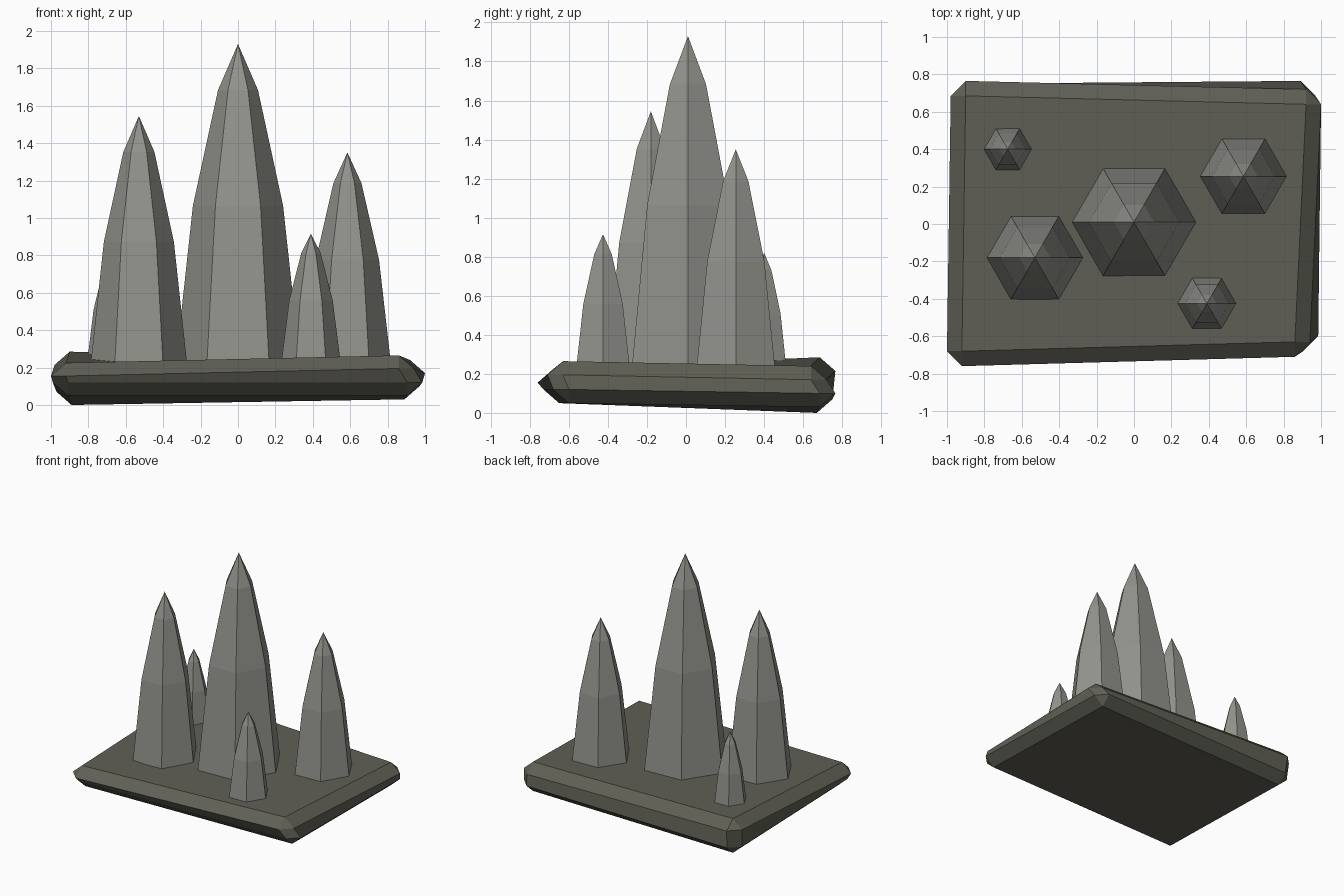
import bpy, bmesh, math
from mathutils import Vector

if "Cube" in bpy.data.objects:
    bpy.data.objects.remove(bpy.data.objects["Cube"], do_unlink=True)


def make_material(name, colour):
    mat = bpy.data.materials.new(name)
    mat.use_nodes = True
    mat.diffuse_color = (*colour, 1)
    mat.node_tree.nodes["Principled BSDF"].inputs["Base Color"].default_value = (*colour, 1)
    return mat


def finish(bm, name, material):
    bmesh.ops.recalc_face_normals(bm, faces=bm.faces[:])
    mesh = bpy.data.meshes.new(name)
    bm.to_mesh(mesh)
    bm.free()
    mesh.materials.append(material)
    obj = bpy.data.objects.new(name, mesh)
    bpy.context.collection.objects.link(obj)
    return obj


def chamfered_slab(name, corners, inset, material):
    """Uneven box: each corner is cut into one vertex per adjoining side."""
    bm = bmesh.new()
    cut = {}
    for sign, point in corners.items():
        for axis in range(3):
            place = [point[i] - (0 if i == axis else sign[i] * inset[i]) for i in range(3)]
            cut[sign, axis] = bm.verts.new(place)
        bm.faces.new([cut[sign, axis] for axis in range(3)])
    loop = [(-1, -1), (1, -1), (1, 1), (-1, 1)]

    def sign_of(values, axes):
        out = [0, 0, 0]
        for value, axis in zip(values, axes):
            out[axis] = value
        return tuple(out)

    for axis in range(3):
        u, v = [i for i in range(3) if i != axis]
        # Main sides
        for side in (-1, 1):
            bm.faces.new([cut[sign_of((side, a, b), (axis, u, v)), axis] for a, b in loop])
        # Chamfer strips running along this axis
        for a, b in loop:
            low = sign_of((-1, a, b), (axis, u, v))
            high = sign_of((1, a, b), (axis, u, v))
            bm.faces.new([cut[low, u], cut[high, u], cut[high, v], cut[low, v]])
    return finish(bm, name, material)


def spike(name, x, y, radius, tip, material):
    """Six-sided spike that narrows in three stages to a point."""
    bm = bmesh.new()
    foot = 0.2
    rings = []
    for height, scale in ((0, 1), (0.5, 0.72), (0.857, 0.32)):
        z = foot + height * (tip - foot)
        rings.append([bm.verts.new((x + radius * scale * math.cos(k * math.pi / 3),
                                    y + radius * scale * math.sin(k * math.pi / 3), z))
                      for k in range(6)])
    point = bm.verts.new(Vector((x, y, tip)))
    bm.faces.new(rings[0])
    for k in range(6):
        n = (k + 1) % 6
        for lower, upper in zip(rings, rings[1:]):
            bm.faces.new([lower[k], lower[n], upper[n], upper[k]])
        bm.faces.new([rings[-1][k], rings[-1][n], point])
    return finish(bm, name, material)


base_stone = make_material("dark olive stone", (0.118, 0.116, 0.092))
spike_stone = make_material("pale grey stone", (0.29, 0.29, 0.265))

# Rough stone slab, keyed by corner direction
slab_corners = {
    (-1, -1, 1): (-1.0, -0.76, 0.225),
    (1, -1, 1): (0.94, -0.71, 0.265),
    (-1, 1, 1): (-0.98, 0.765, 0.285),
    (1, 1, 1): (1.0, 0.72, 0.24),
    (-1, -1, -1): (-0.99, -0.73, 0.05),
    (1, -1, -1): (0.985, -0.68, 0.05),
    (-1, 1, -1): (-0.97, 0.75, 0),
    (1, 1, -1): (0.97, 0.765, 0.03),
}
chamfered_slab("base_slab", slab_corners, (0.08, 0.08, 0.07), base_stone)

# Stone spikes
spike("centre_spike", 0, 0.01, 0.335, 1.93, spike_stone)
spike("front_right_spike", -0.53, -0.18, 0.26, 1.545, spike_stone)
spike("back_left_spike", 0.585, 0.255, 0.235, 1.35, spike_stone)
spike("front_left_small_spike", 0.39, -0.425, 0.162, 0.915, spike_stone)
spike("back_right_small_spike", -0.675, 0.4, 0.135, 0.82, spike_stone)
